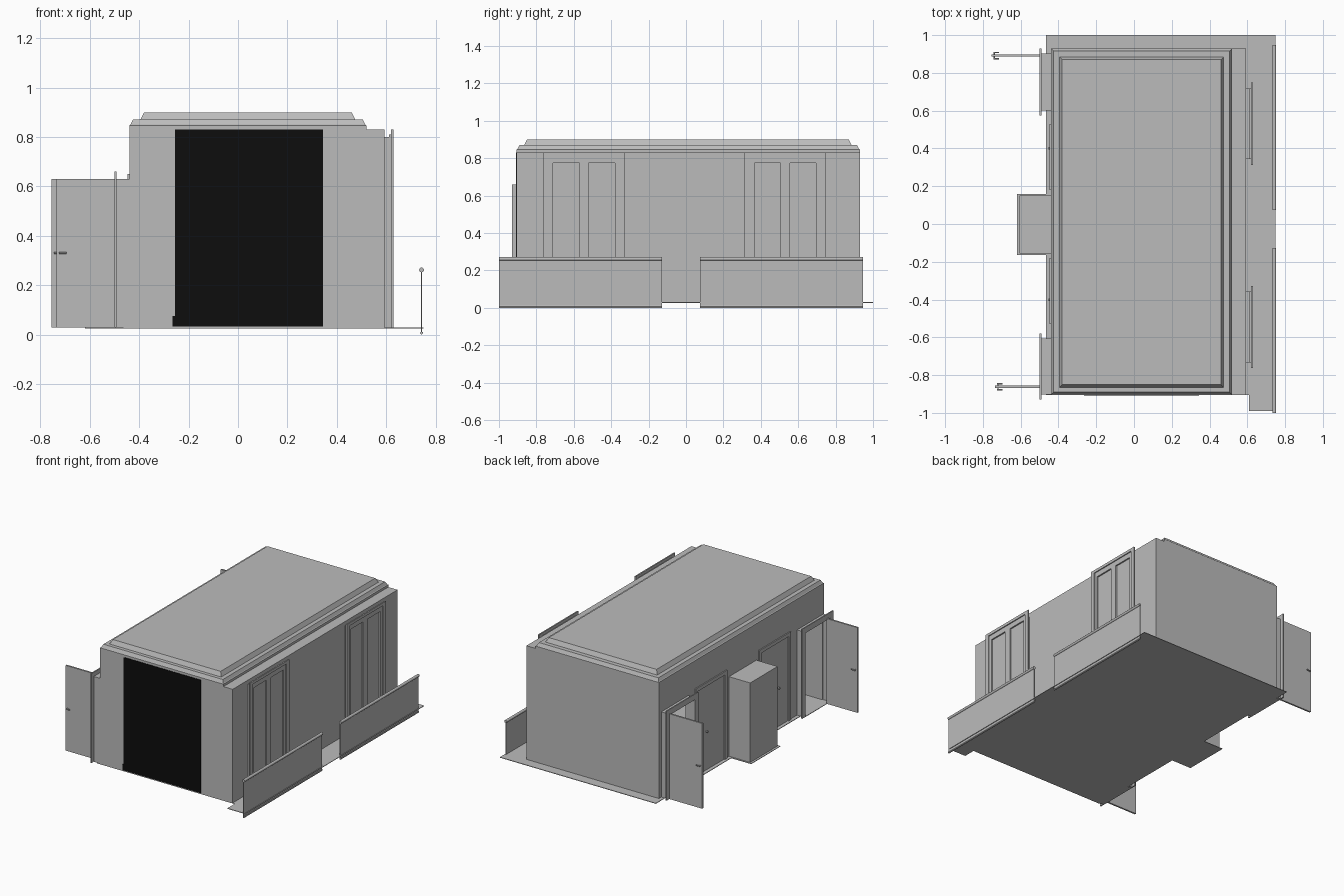
import bpy, bmesh, math
from mathutils import Matrix, Vector

cube = bpy.data.objects.get("Cube")
if cube:
    bpy.data.objects.remove(cube, do_unlink=True)


def material(name, value):
    mat = bpy.data.materials.new(name)
    mat.use_nodes = True
    color = (value, value, value, 1)
    mat.diffuse_color = color
    mat.node_tree.nodes["Principled BSDF"].inputs["Base Color"].default_value = color
    return mat


GREY = material("plain grey", 0.5)
BLACK = material("black", 0.004)
FLOOR = 0.03


def finish(name, bm, mat=GREY):
    bmesh.ops.recalc_face_normals(bm, faces=bm.faces)
    mesh = bpy.data.meshes.new(name)
    bm.to_mesh(mesh)
    bm.free()
    mesh.materials.append(mat)
    obj = bpy.data.objects.new(name, mesh)
    bpy.context.collection.objects.link(obj)
    return obj


def add_box(bm, x, y, z):
    lo, hi = Vector((x[0], y[0], z[0])), Vector((x[1], y[1], z[1]))
    matrix = Matrix.Translation((lo + hi) / 2) @ Matrix.Diagonal((*(hi - lo), 1))
    bmesh.ops.create_cube(bm, size=1, matrix=matrix)


def box(name, x, y, z, mat=GREY):
    bm = bmesh.new()
    add_box(bm, x, y, z)
    return finish(name, bm, mat)


def pierced_slab(name, x, y, z, holes, hole_z):
    """Slab facing x, with rectangular holes given as y ranges."""
    bm = bmesh.new()
    start = y[0]
    for a, b in sorted(holes):
        add_box(bm, x, (start, a), z)
        if z[1] > hole_z[1]:
            add_box(bm, x, (a, b), (hole_z[1], z[1]))
        if hole_z[0] > z[0]:
            add_box(bm, x, (a, b), (z[0], hole_z[0]))
        start = b
    add_box(bm, x, (start, y[1]), z)
    return finish(name, bm)


def rod(name, start, end, radius, sides=10):
    start, end = Vector(start), Vector(end)
    turn = (end - start).to_track_quat("Z", "Y").to_matrix().to_4x4()
    bm = bmesh.new()
    bmesh.ops.create_cone(bm, cap_ends=True, segments=sides, radius1=radius, radius2=radius,
                          depth=(end - start).length,
                          matrix=Matrix.Translation((start + end) / 2) @ turn)
    return finish(name, bm)


# Floor sheets, including the outer walkway and the cabinet base
SHEET = (FLOOR - 0.004, FLOOR)
box("main_floor", (-0.465, 0.61), (-0.905, 1.0), SHEET)
box("walkway_floor", (0.61, 0.75), (-0.99, 1.0), SHEET)
box("cabinet_base", (-0.62, -0.465), (-0.165, 0.16), SHEET)

# Hollow body walls
X0, X1, Y0, Y1, EAVE = -0.44, 0.592, -0.905, 0.93, 0.83
T = 0.015
HEIGHT = (FLOOR, EAVE)
porches = {"front": (-0.895, -0.615), "back": (0.61, 0.895)}
box("front_wall", (X0, X1), (Y0, Y0 + T), HEIGHT)
box("back_wall", (X0, X1), (Y1 - T, Y1), HEIGHT)
box("left_wall", (X1 - T, X1), (Y0 + T, Y1 - T), HEIGHT)
pierced_slab("right_wall", (X0, X0 + T), (Y0 + T, Y1 - T), HEIGHT,
             list(porches.values()), (FLOOR, 0.62))
box("left_ledge", (0.5, X1), (Y0, Y1), (EAVE - 0.01, EAVE))

# Stepped roof, lofted through rectangular rings
rings = [  # x0, x1, y0, y1, z
    (X0, 0.52, Y0, Y1, EAVE),
    (X0, 0.52, Y0, Y1, 0.847),
    (-0.435, 0.515, -0.9, 0.925, 0.85),
    (-0.425, 0.505, -0.89, 0.915, 0.87),
    (-0.395, 0.475, -0.865, 0.885, 0.87),
    (-0.38, 0.46, -0.85, 0.87, 0.9),
]
bm = bmesh.new()
loops = [[bm.verts.new(p) for p in ((a, c, z), (b, c, z), (b, d, z), (a, d, z))]
         for a, b, c, d, z in rings]
for low, high in zip(loops, loops[1:]):
    for i in range(4):
        j = (i + 1) % 4
        bm.faces.new((low[i], low[j], high[j], high[i]))
bm.faces.new(loops[0])
bm.faces.new(loops[-1])
finish("stepped_roof", bm)

# Dark front opening with its small sill return
box("front_opening", (-0.255, 0.345), (Y0 - 0.004, Y0), (0.034, EAVE), BLACK)
box("front_opening_sill", (-0.265, -0.255), (Y0 - 0.004, Y0), (0.034, 0.075), BLACK)

# Right side porches, their trims and open doors
for place, (a, b) in porches.items():
    pierced_slab(place + "_porch", (-0.495, X0), (a - 0.008, b + 0.008), (FLOOR, 0.63),
                 [(a, b)], (FLOOR, 0.62))
    box(place + "_porch_floor", (-0.495, X0), (a, b), SHEET)
    pierced_slab(place + "_door_trim", (-0.499, -0.491), (a - 0.035, b + 0.035),
                 (FLOOR, 0.66), [(a, b)], (FLOOR, 0.62))

for place, y, tip in (("front", -0.862, -0.735), ("back", 0.892, -0.755)):
    box(place + "_open_door", (tip, -0.497), (y - 0.006, y + 0.006), (FLOOR, 0.63))
    for side, s in (("outer", -1), ("inner", 1)):
        hand = y + s * 0.016
        rod(f"{place}_{side}_handle_stem", (tip + 0.015, y, 0.33), (tip + 0.015, hand, 0.33), 0.004)
        rod(f"{place}_{side}_handle", (tip + 0.01, hand, 0.33), (tip + 0.04, hand, 0.33), 0.004)

# Cabinet and shallow panels on the right wall
box("cabinet", (-0.605, X0), (-0.155, 0.15), (FLOOR, 0.59))
for place, s in (("front", -1), ("back", 1)):
    a, b = sorted((s * 0.18, s * 0.53))
    pierced_slab(place + "_wall_panel_trim", (X0 - 0.008, X0), (a, b), (FLOOR, 0.65),
                 [(a + 0.025, b - 0.025)], (FLOOR, 0.625))
    rod(place + "_panel_knob", (X0, s * 0.4, 0.3), (X0 - 0.012, s * 0.4, 0.3), 0.007)

# Left side double doors with recessed leaves
for place, mid in (("front", -0.545), ("back", 0.53)):
    leaves = [(mid - 0.165, mid - 0.025), (mid + 0.025, mid + 0.165)]
    box(place + "_double_door_core", (X1, 0.612), (mid - 0.187, mid + 0.187), (FLOOR, 0.8))
    pierced_slab(place + "_double_door_face", (0.612, 0.622), (mid - 0.187, mid + 0.187),
                 (FLOOR, 0.81), leaves, (0.08, 0.775))
    pierced_slab(place + "_double_door_trim", (0.62, 0.629), (mid - 0.218, mid + 0.218),
                 (FLOOR, EAVE), [(mid - 0.187, mid + 0.187)], (FLOOR, 0.81))

# Walkway barriers with tubular rails
for place, a, b in (("front", -1.0, -0.127), ("back", 0.075, 0.947)):
    box(place + "_barrier", (0.74, 0.745), (a, b), (0.0, 0.26))
    rail = rod(place + "_barrier_rail", (0.743, a, 0.262), (0.743, b, 0.262), 0.01, 12)
    rod(place + "_barrier_foot", (0.743, a, 0.007), (0.743, b, 0.007), 0.006, 8)
    bpy.ops.object.select_all(action="DESELECT")
    rail.select_set(True)
    bpy.context.view_layer.objects.active = rail
    bpy.ops.object.shade_smooth_by_angle(angle=math.radians(40))
